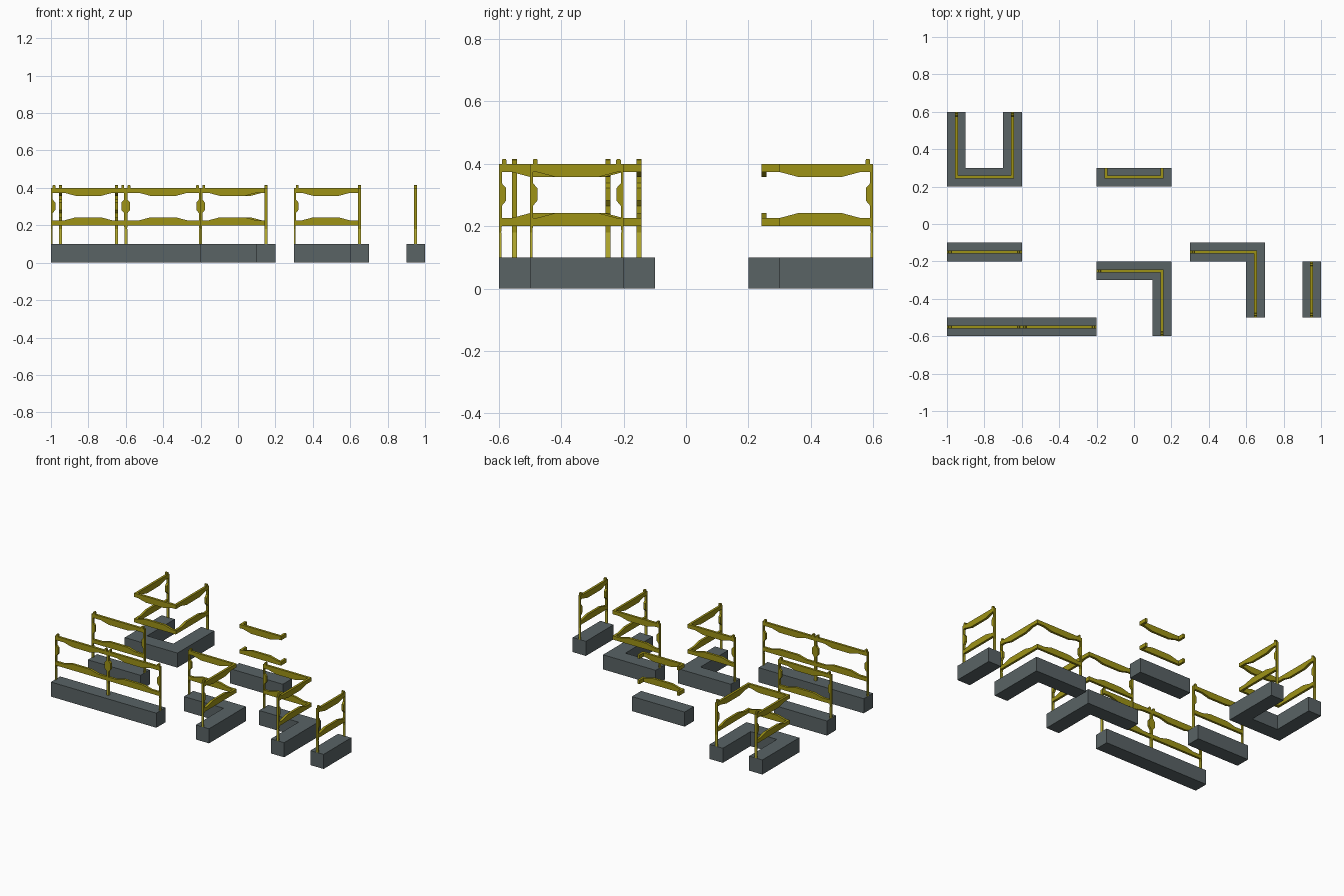
import bpy, bmesh
from mathutils import Vector

if "Cube" in bpy.data.objects:
    bpy.data.objects.remove(bpy.data.objects["Cube"])


def mat(name, col):
    m = bpy.data.materials.new(name)
    m.diffuse_color = (*col, 1)
    m.use_nodes = True
    m.node_tree.nodes["Principled BSDF"].inputs["Base Color"].default_value = m.diffuse_color
    return m


GREY = mat("slate grey", (0.10, 0.125, 0.13))
OLIVE = mat("olive yellow", (0.34, 0.29, 0.008))
YELLOW = mat("bright yellow", (0.50, 0.44, 0.03))
HALF = 0.008  # half thickness of all railing parts


def prism(name, rings, mats, rule=None):
    """Each ring is (bottom polygon, extrusion vector); all go in one object."""
    bm = bmesh.new()
    for pts, vec in rings:
        f = bm.faces.new([bm.verts.new(p) for p in pts])
        ext = bmesh.ops.extrude_face_region(bm, geom=[f])
        vs = [g for g in ext["geom"] if isinstance(g, bmesh.types.BMVert)]
        bmesh.ops.translate(bm, verts=vs, vec=vec)
    bmesh.ops.recalc_face_normals(bm, faces=bm.faces[:])
    if rule:
        for f in bm.faces:
            f.material_index = rule(f.calc_center_median())
    me = bpy.data.meshes.new(name)
    bm.to_mesh(me)
    bm.free()
    for m in mats:
        me.materials.append(m)
    ob = bpy.data.objects.new(name, me)
    bpy.context.collection.objects.link(ob)


def upright(origin, along, prof):
    """Place a (distance, height) profile in a vertical plane, thickened across."""
    o = Vector((*origin, 0))
    u = Vector((*along, 0)).normalized()
    side = Vector((-u.y, u.x, 0)) * HALF
    return [o + u * d - side + Vector((0, 0, z)) for d, z in prof], side * 2


def plinth(name, outline):
    prism(name, [([Vector((x, y, 0)) for x, y in outline], Vector((0, 0, 0.1)))], [GREY])


def rails(name, a, b, corner_a=False, corner_b=False, centre=None):
    """Upper and lower bars with facing thickened middles."""
    a, b = Vector(a), Vector(b)
    n = (b - a).length
    s, e = (-HALF if corner_a else 0), (n + HALF if corner_b else n)
    c = n / 2 if centre is None else centre
    low = [(s, 0.2), (e, 0.2), (e, 0.226)]
    if n > 0.2:
        low += [(c + 0.13, 0.226), (c + 0.07, 0.242), (c - 0.07, 0.242), (c - 0.13, 0.226)]
    low.append((s, 0.226))
    high = [(d, 0.6 - z) for d, z in low]
    prism(name, [upright(a, b - a, p) for p in (low, high)], [OLIVE])


def post(name, p, inward):
    """Half post with a bulge between the rails and a cap peg on top."""
    body = [(0, 0.18), (0.007, 0.18), (0.009, 0.2), (0.009, 0.265), (0.023, 0.282),
            (0.023, 0.322), (0.009, 0.338), (0.009, 0.4), (0, 0.4)]
    foot = [(0, 0.1), (0.008, 0.1), (0.008, 0.18), (0, 0.18)]
    cap = [(0.009, 0.398), (0.024, 0.398), (0.024, 0.412), (0.021, 0.416),
           (0.012, 0.416), (0.009, 0.412)]
    prism(name, [upright(p, inward, q) for q in (body, foot, cap)], [OLIVE, YELLOW],
          lambda c: 1 if c.z < 0.179 else 0)


def railing(name, path, post_start=True, post_end=True):
    """Rails along a path of points; posts only at the open ends."""
    last = len(path) - 2
    for i, (a, b) in enumerate(zip(path, path[1:])):
        a, b = Vector(a), Vector(b)
        n = (b - a).length
        centre = n / 2
        if 0 < last and n > 0.32:
            centre = 0.17 if i == 0 else n - 0.17
        rails(f"{name}_rails_{i + 1}", a, b, i > 0, i < last, centre)
    s, e = Vector(path[0]), Vector(path[-1])
    if post_start:
        post(f"{name}_start_post", s, Vector(path[1]) - s)
    if post_end:
        post(f"{name}_end_post", e, Vector(path[-2]) - e)


def box(x0, x1, y0, y1):
    return [(x0, y0), (x1, y0), (x1, y1), (x0, y1)]


# U-shaped piece
plinth("u_plinth", [(-1, 0.2), (-0.6, 0.2), (-0.6, 0.6), (-0.7, 0.6), (-0.7, 0.3),
                    (-0.9, 0.3), (-0.9, 0.6), (-1, 0.6)])
railing("u_piece", [(-0.95, 0.6), (-0.95, 0.25), (-0.65, 0.25), (-0.65, 0.6)])

# short end piece, rails only
plinth("end_plinth", box(-0.2, 0.2, 0.2, 0.3))
railing("end_piece", [(-0.15, 0.3), (-0.15, 0.25), (0.15, 0.25), (0.15, 0.3)], False, False)

# single straight piece
plinth("straight_plinth", box(-1, -0.6, -0.2, -0.1))
railing("straight_piece", [(-1, -0.15), (-0.6, -0.15)])

# double straight piece
plinth("long_plinth", box(-1, -0.2, -0.6, -0.5))
railing("long_left", [(-1, -0.55), (-0.6, -0.55)])
railing("long_right", [(-0.6, -0.55), (-0.2, -0.55)])

# two corner pieces: left edge, right edge, back edge, front end
for name, x0, x1, y1, y0 in (("front_corner", -0.2, 0.2, -0.2, -0.6),
                             ("back_corner", 0.3, 0.7, -0.1, -0.5)):
    plinth(name + "_plinth", [(x0, y1 - 0.1), (x1 - 0.1, y1 - 0.1), (x1 - 0.1, y0),
                              (x1, y0), (x1, y1), (x0, y1)])
    railing(name, [(x0, y1 - 0.05), (x1 - 0.05, y1 - 0.05), (x1 - 0.05, y0)])

# short straight piece
plinth("short_plinth", box(0.9, 1, -0.5, -0.2))
railing("short_piece", [(0.95, -0.5), (0.95, -0.2)])
